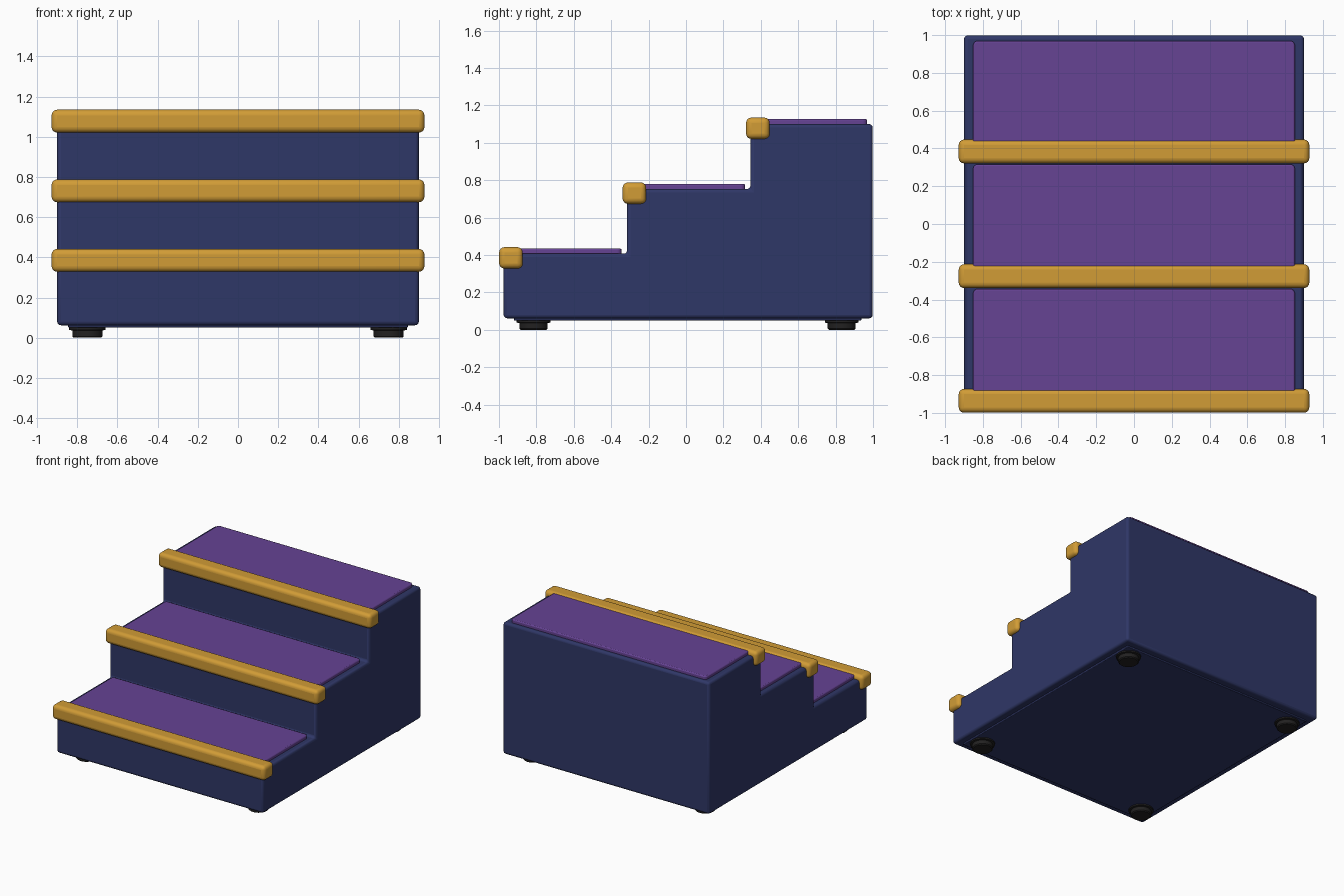
import bpy, bmesh, math

if "Cube" in bpy.data.objects:
    bpy.data.objects.remove(bpy.data.objects["Cube"])


def material(name, rgb):
    m = bpy.data.materials.new(name)
    lin = [((c / 255 + 0.055) / 1.055) ** 2.4 for c in rgb]
    m.diffuse_color = (*lin, 1)
    m.use_nodes = True
    m.node_tree.nodes["Principled BSDF"].inputs["Base Color"].default_value = m.diffuse_color
    return m


NAVY = material("navy", (47, 55, 103))
PURPLE = material("purple", (102, 67, 148))
GOLD = material("golden", (209, 156, 54))
BLACK = material("black", (34, 33, 33))


def finish(name, bm, mat, bevel=0, segments=3):
    bmesh.ops.recalc_face_normals(bm, faces=bm.faces)
    me = bpy.data.meshes.new(name)
    bm.to_mesh(me)
    bm.free()
    me.materials.append(mat)
    ob = bpy.data.objects.new(name, me)
    bpy.context.collection.objects.link(ob)
    if bevel:
        b = ob.modifiers.new("rounding", 'BEVEL')
        b.width, b.segments = bevel, segments
        b.limit_method, b.angle_limit = 'ANGLE', math.radians(40)
    bpy.ops.object.select_all(action='DESELECT')
    bpy.context.view_layer.objects.active = ob
    ob.select_set(True)
    bpy.ops.object.shade_smooth_by_angle(angle=math.radians(40))
    return ob


def prism(bm, points, vec):
    """Extrude a closed outline along a vector."""
    f = bm.faces.new([bm.verts.new(p) for p in points])
    ext = bmesh.ops.extrude_face_region(bm, geom=[f])
    bmesh.ops.translate(bm, vec=vec,
                        verts=[v for v in ext['geom'] if isinstance(v, bmesh.types.BMVert)])


def box(name, half_x, y0, y1, z0, z1, mat, bevel, segments=3, corner=0):
    bm = bmesh.new()
    prism(bm, [(-half_x, y0, z0), (half_x, y0, z0), (half_x, y1, z0), (-half_x, y1, z0)],
          (0, 0, z1 - z0))
    if corner:  # round the upright corners first
        up = [e for e in bm.edges if abs(e.verts[0].co.z - e.verts[1].co.z) > 1e-4]
        bmesh.ops.bevel(bm, geom=up, offset=corner, segments=5, profile=0.5, affect='EDGES')
    return finish(name, bm, mat, bevel, segments)


risers = [-0.975, -0.315, 0.345]
tops = [0.407, 0.753, 1.10]
BACK = 0.998

# Stepped body: side profile extruded across x
outline = [(-0.9, BACK, 0.062), (-0.9, risers[0], 0.062)]
for i, (y, z) in enumerate(zip(risers, tops)):
    y_end = risers[i + 1] if i < 2 else BACK
    outline += [(-0.9, y, z), (-0.9, y_end, z)]
bm = bmesh.new()
prism(bm, outline, (1.8, 0, 0))
finish("stepped_body", bm, NAVY, 0.018)

# Base plate under the body
box("base_plate", 0.845, -0.92, 0.937, 0.05, 0.08, NAVY, 0.004, 2)

# Carpet pad and rounded nosing bar on each step
for i, (y, z) in enumerate(zip(risers, tops)):
    y_end = (risers[i + 1] if i < 2 else BACK) - 0.029
    box(f"tread_pad_{i + 1}", 0.852, y + 0.05, y_end, z - 0.01, z + 0.027, PURPLE, 0.008, 2, 0.025)
    box(f"nosing_{i + 1}", 0.928, y - 0.024, y + 0.102, z - 0.079, z + 0.035, GOLD, 0.028, 4)

# Round feet with a flange, lathed from a half profile
profile = [(0, 0), (0.068, 0), (0.075, 0.007), (0.075, 0.036), (0.09, 0.039), (0.09, 0.055), (0, 0.055)]
for fy, row in ((-0.815, "front"), (0.832, "back")):
    for fx, side in ((-0.75, "left"), (0.75, "right")):
        bm = bmesh.new()
        vs = [bm.verts.new((r, 0, z)) for r, z in profile]
        es = [bm.edges.new(p) for p in zip(vs, vs[1:])]
        bmesh.ops.spin(bm, geom=vs + es, axis=(0, 0, 1), cent=(0, 0, 0),
                       angle=math.tau, steps=32, use_duplicate=False)
        bmesh.ops.remove_doubles(bm, verts=bm.verts, dist=1e-4)
        bmesh.ops.translate(bm, verts=bm.verts, vec=(fx, fy, 0))
        finish(f"{row}_{side}_foot", bm, BLACK)
